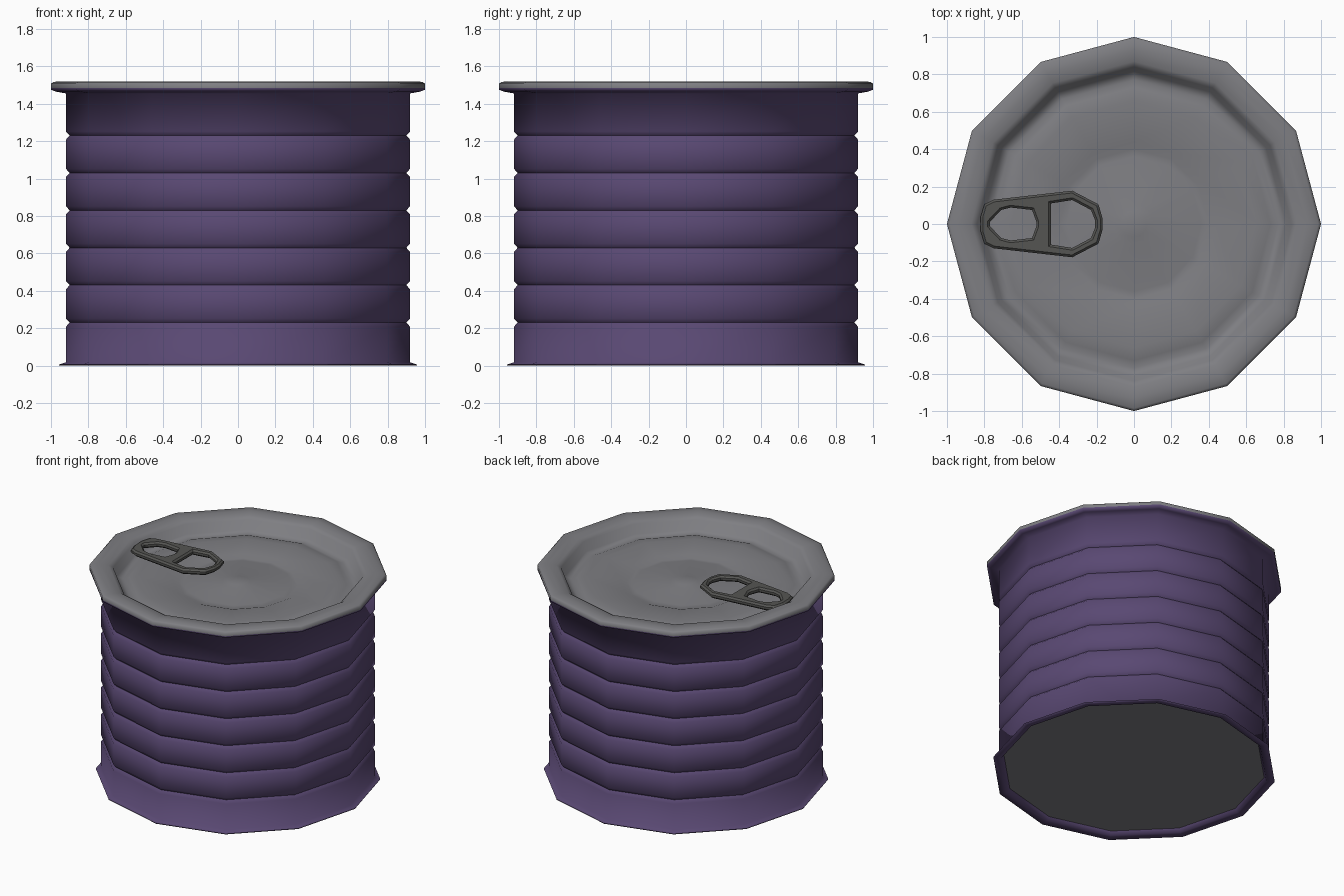
import bpy, bmesh, math

if "Cube" in bpy.data.objects:
    bpy.data.objects.remove(bpy.data.objects["Cube"])

SIDES = 12


def material(name, rgb):
    m = bpy.data.materials.new(name)
    m.diffuse_color = (*rgb, 1)
    m.use_nodes = True
    m.node_tree.nodes["Principled BSDF"].inputs["Base Color"].default_value = m.diffuse_color
    return m


def lathe(name, profile, mat, angle):
    """Revolve (radius, z) points around z; radius 0 makes a pole."""
    bm = bmesh.new()
    rings = []
    for r, z in profile:
        n = 1 if r == 0 else SIDES
        rings.append([bm.verts.new((r * math.cos(i * math.tau / SIDES),
                                    r * math.sin(i * math.tau / SIDES), z)) for i in range(n)])
    for a, b in zip(rings, rings[1:]):
        for i in range(SIDES):
            j = (i + 1) % SIDES
            quad = [a[i % len(a)], a[j % len(a)], b[j % len(b)], b[i % len(b)]]
            bm.faces.new(list(dict.fromkeys(quad)))
    me = bpy.data.meshes.new(name)
    bm.to_mesh(me)
    bm.free()
    ob = bpy.data.objects.new(name, me)
    bpy.context.collection.objects.link(ob)
    me.materials.append(mat)
    bpy.context.view_layer.objects.active = ob
    ob.select_set(True)
    bpy.ops.object.shade_smooth_by_angle(angle=math.radians(angle))
    ob.select_set(False)
    return ob


purple = material("purple_paint", (0.10, 0.065, 0.17))
steel = material("steel", (0.21, 0.21, 0.225))
dark = material("dark_steel", (0.09, 0.09, 0.085))

# Ribbed body with a foot flange and the underside of the top seam
body = [(0.885, 0.03), (0.90, 0.004), (0.955, 0.0), (0.957, 0.005), (0.92, 0.018)]
for k in range(6):
    z = 0.23 + 0.2 * k
    body += [(0.92, z - 0.022), (0.90, z), (0.92, z + 0.022)]
body += [(0.92, 1.455), (0.975, 1.465), (1.0, 1.475), (1.0, 1.485)]
lathe("can_body", body, purple, 80)

# Recessed floor
lathe("can_floor", [(0, 0.03), (0.885, 0.03)], steel, 30)

# Lid: rolled rim, sunken panel, pressed rings and centre dimple
lid = [(1.0, 1.485), (1.0, 1.508), (0.985, 1.517), (0.93, 1.52), (0.87, 1.513),
       (0.84, 1.495), (0.815, 1.43), (0.77, 1.415), (0.73, 1.43), (0.66, 1.435),
       (0.44, 1.425), (0.40, 1.41), (0.36, 1.415), (0.11, 1.425), (0.07, 1.435), (0, 1.437)]
lathe("lid", lid, steel, 80)

# Pull tab: half outlines mirrored over y, two finger holes
half_loops = [
    [(-0.82, 0.04), (-0.80, 0.105), (-0.75, 0.13), (-0.33, 0.178), (-0.19, 0.105), (-0.168, 0.03)],
    [(-0.77, 0.012), (-0.71, 0.075), (-0.66, 0.088), (-0.545, 0.075), (-0.522, 0.012)],
    [(-0.445, 0.11), (-0.33, 0.128), (-0.23, 0.075), (-0.208, 0.02)],
]
cu = bpy.data.curves.new("pull_tab", 'CURVE')
cu.dimensions = '2D'
cu.fill_mode = 'BOTH'
cu.extrude = 0.008
cu.bevel_depth = 0.012
cu.bevel_resolution = 0
cu.offset = -0.012
for half in half_loops:
    pts = half + [(x, -y) for x, y in reversed(half)]
    sp = cu.splines.new('POLY')
    sp.points.add(len(pts) - 1)
    for p, (x, y) in zip(sp.points, pts):
        p.co = (x, y, 0, 1)
    sp.use_cyclic_u = True
    sp.use_smooth = False
cu.materials.append(dark)
tab = bpy.data.objects.new("pull_tab", cu)
tab.location.z = 1.477
bpy.context.collection.objects.link(tab)
